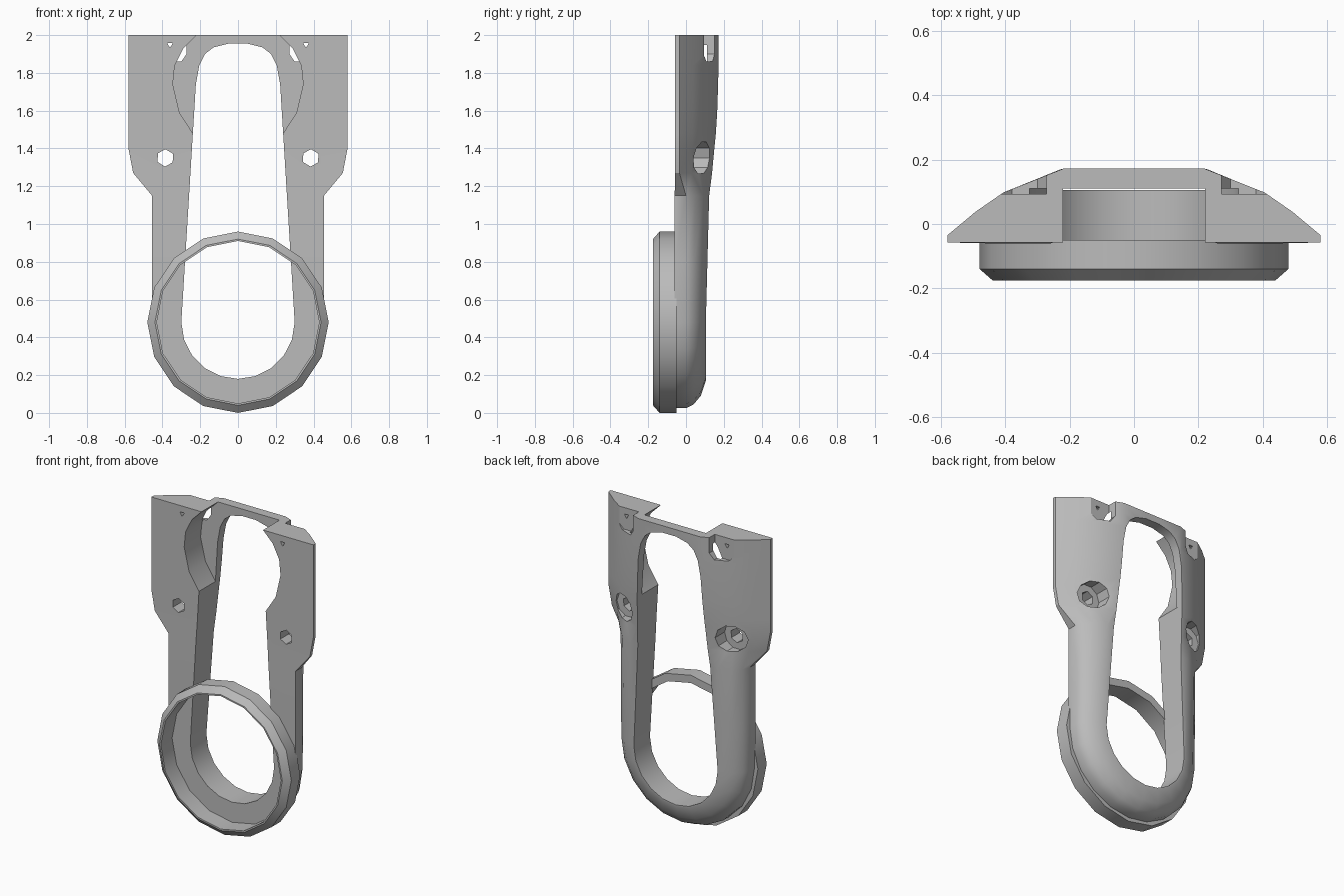
import bpy, bmesh, math

if "Cube" in bpy.data.objects:
    bpy.data.objects.remove(bpy.data.objects["Cube"])

grey = bpy.data.materials.new("plain_grey")
grey.use_nodes = True
grey.diffuse_color = (0.5, 0.5, 0.5, 1)
grey.node_tree.nodes["Principled BSDF"].inputs["Base Color"].default_value = (0.5, 0.5, 0.5, 1)


def volume(mesh):
    bm = bmesh.new()
    bm.from_mesh(mesh)
    result = bm.calc_volume(signed=True)
    bm.free()
    return result


def loft(name, rings, closed=False):
    """Skin equal-length point rings, merging shared points; cap the ends unless closed."""
    bm = bmesh.new()
    shared = {}

    def vert(p):
        key = tuple(round(c, 4) for c in p)
        if key not in shared:
            shared[key] = bm.verts.new(key)
        return shared[key]

    rows = [[vert(p) for p in ring] for ring in rings]
    n = len(rows[0])
    pairs = list(zip(rows, rows[1:])) + ([(rows[-1], rows[0])] if closed else [])
    for a, b in pairs:
        for i in range(n):
            j = (i + 1) % n
            corners = list(dict.fromkeys((a[i], a[j], b[j], b[i])))
            if len(corners) > 2:
                bm.faces.new(corners)
    if not closed:
        bm.faces.new(rows[0][::-1])
        bm.faces.new(rows[-1])
    bm.normal_update()
    if bm.calc_volume(signed=True) < 0:
        bmesh.ops.reverse_faces(bm, faces=bm.faces[:])
    mesh = bpy.data.meshes.new(name)
    bm.to_mesh(mesh)
    bm.free()
    mesh.materials.append(grey)
    ob = bpy.data.objects.new(name, mesh)
    bpy.context.collection.objects.link(ob)
    return ob


def prism(name, outline, y0, y1):
    return loft(name, [[(x, y, z) for x, z in outline] for y in (y0, y1)])


def circle(cx, cz, r, n, turn=0.0):
    return [(cx + r * math.cos(turn + math.tau * i / n),
             cz + r * math.sin(turn + math.tau * i / n)) for i in range(n)]


def cut(target, tool):
    """Subtract the tool with the first solver that gives a sound result."""
    before = volume(target.data)
    for solver in ("MANIFOLD", "EXACT", "FLOAT"):
        mod = target.modifiers.new("cut", "BOOLEAN")
        mod.operation = "DIFFERENCE"
        mod.solver = solver
        mod.object = tool
        graph = bpy.context.evaluated_depsgraph_get()
        graph.update()
        mesh = bpy.data.meshes.new_from_object(target.evaluated_get(graph))
        target.modifiers.remove(mod)
        if 0.9 * before < volume(mesh) < before:
            target.data = mesh
            break
    bpy.data.objects.remove(tool)


def smooth(ob):
    bpy.ops.object.select_all(action="DESELECT")
    ob.select_set(True)
    bpy.context.view_layer.objects.active = ob
    bpy.ops.object.shade_smooth_by_angle(angle=math.radians(28))


def station(slot, pocket, depth, outer):
    """One cross-section of the frame: front, outside, back, slot wall, pocket floor."""
    (sx, sz), (px, pz) = slot, pocket
    return ([(px, outer[0][1], pz)] + outer
            + [(sx, outer[-1][1], sz), (sx, depth, sz), (px, depth, pz)])


def slot_x(z):
    return 0.3 - (z - 0.48) * 0.061


def block_outer(z, w, back, inner):
    side = [(w, -0.058), (w, -0.035), (w * 0.85, back * 0.22), (w * 0.7, back * 0.57),
            (max(0.22, inner + 0.005), back)]
    return [(x, y, z) for x, y in side]


# Rounded bottom of the frame, then the legs, which thicken upward
LEG = [(0.455, -0.06), (0.455, 0.0), (0.435, 0.04), (0.39, 0.078), (0.31, 0.105)]
half = []
for i in range(5, -1, -1):
    a = i * math.pi / 10
    c, s = math.cos(a), math.sin(a)
    inner = (0.3 * c, 0.48 - 0.3 * s)
    half.append(station(inner, inner, 0.02, [(r * c, y, 0.48 - r * s) for r, y in LEG]))
for z in (0.8, 1.15):
    grow = 1 + 0.25 * (z - 0.48)
    inner = (slot_x(z), z)
    half.append(station(inner, inner, 0.02, [(r, y * grow if y > 0 else y, z) for r, y in LEG]))

# Upper block: wide front, sloping sides, narrow flat back
for z, w, back in ((1.27, 0.555, 0.138), (1.4, 0.58, 0.15)):
    inner = (slot_x(z), z)
    half.append(station(inner, inner, 0.08, block_outer(z, w, back, inner[0])))

# Pocket in the front, widening above the slot edge
for z, px, back in ((1.48, slot_x(1.48), 0.158), (1.59, 0.31, 0.165), (1.74, 0.345, 0.17),
                    (1.84, 0.335, 0.172)):
    sx = slot_x(z) if z < 1.8 else 0.205
    half.append(station((sx, z), (px, z), 0.11, block_outer(z, 0.58, back, sx)))
half.append(station((0.175, 1.9), (0.29, 1.93), 0.11, block_outer(1.93, 0.58, 0.172, 0.2)))
half.append(station((0.13, 1.935), (0.22, 2), 0.11, block_outer(2, 0.58, 0.172, 0.2)))

# Thin bar across the top
for x, slot in ((0.22, (0.13, 1.935)), (0.05, (0.05, 1.955)), (0, (0, 1.955))):
    half.append(station(slot, (x, 2), 0.11, [(x, 0.11, 2)] * 4 + [(x, 0.172, 2)]))

other = [[(-x, y, z) for x, y, z in ring] for ring in half[-2:0:-1]]
body = loft("body_frame", half + other, closed=True)

# Top notches, pin holes and counterbored screw holes on both sides
for s in (-1, 1):
    notch = [(s * x, z) for x, z in ((0.272, 2.1), (0.272, 1.9), (0.3, 1.86),
                                     (0.38, 1.86), (0.42, 1.9), (0.42, 2.1))]
    cut(body, prism("notch_cutter", notch, 0.094, 0.4))
    cut(body, prism("pin_cutter", circle(s * 0.36, 1.95, 0.018, 3, -math.pi / 2), -0.3, 0.4))
    cut(body, prism("counterbore_cutter", circle(s * 0.385, 1.35, 0.088, 10), 0.03, 0.4))
    cut(body, prism("screw_cutter", circle(s * 0.385, 1.35, 0.046, 6, 0.5), -0.3, 0.4))
smooth(body)

# Front ring with a chamfered lip
profile = [(0.48, -0.05), (0.48, -0.14), (0.44, -0.175), (0.43, -0.175), (0.43, -0.05)]
ring = loft("front_ring", [[(x, y, z) for x, z in circle(0, 0.48, r, 16)]
                           for r, y in profile], closed=True)
smooth(ring)
